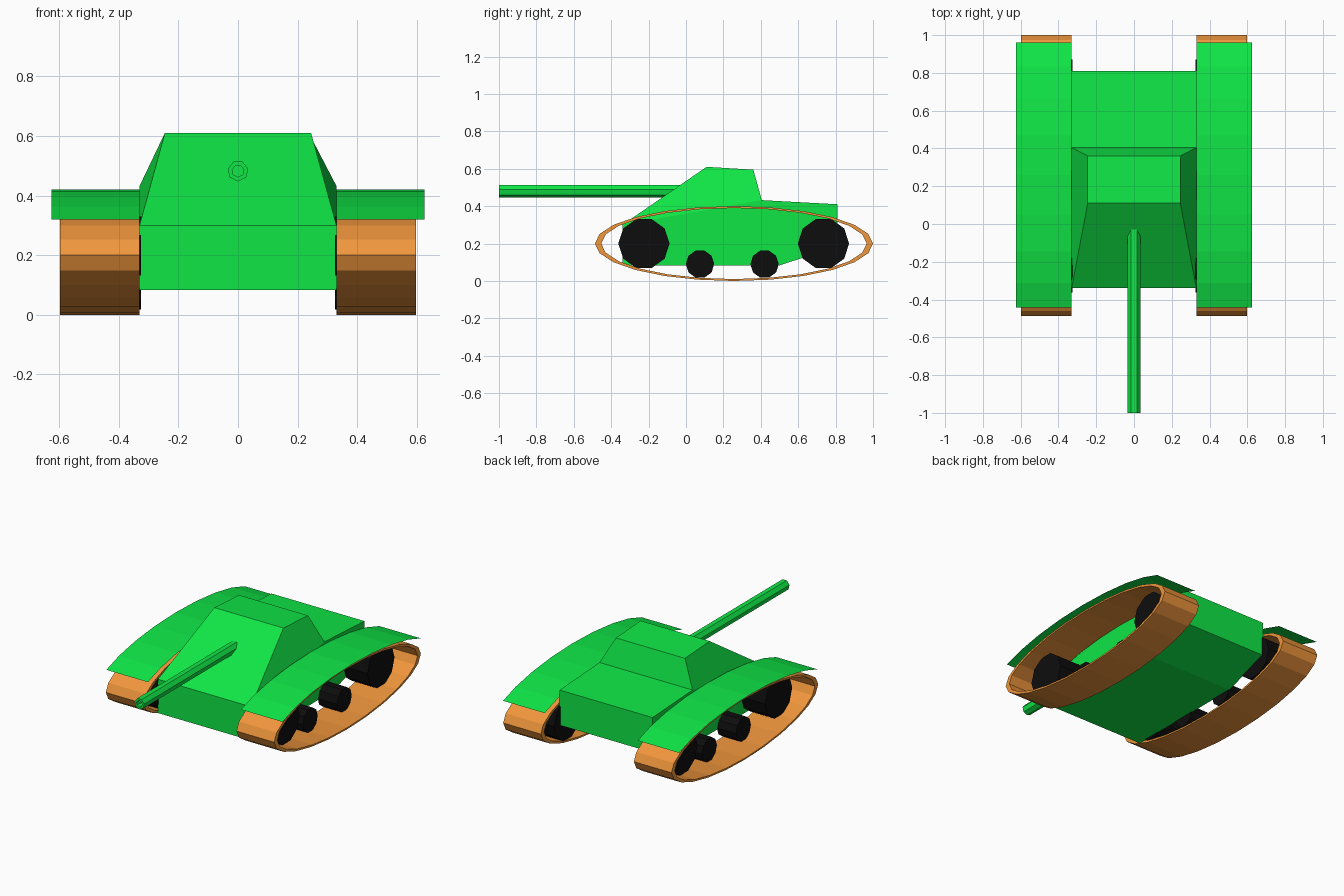
import bpy, bmesh
from math import sin, cos, pi, radians

if "Cube" in bpy.data.objects:
    bpy.data.objects.remove(bpy.data.objects["Cube"])


def material(name, color):
    m = bpy.data.materials.new(name)
    m.diffuse_color = color
    m.use_nodes = True
    m.node_tree.nodes["Principled BSDF"].inputs["Base Color"].default_value = m.diffuse_color
    return m


GREEN = material("green_paint", (0.005, 0.79, 0.061, 1))
ORANGE = material("rust_track", (0.87, 0.305, 0.045, 1))
BLACK = material("black_rubber", (0.004, 0.004, 0.004, 1))


def make(name, verts, faces, mat, recalc=True):
    me = bpy.data.meshes.new(name)
    me.from_pydata(verts, [], faces)
    if recalc:
        bm = bmesh.new()
        bm.from_mesh(me)
        bmesh.ops.recalc_face_normals(bm, faces=bm.faces)
        bm.to_mesh(me)
        bm.free()
    me.materials.append(mat)
    ob = bpy.data.objects.new(name, me)
    bpy.context.scene.collection.objects.link(ob)
    return ob


def ellipse(cy, cz, a, b, n, start=0.0):
    return [(cy + a * cos(start + 2 * pi * i / n), cz + b * sin(start + 2 * pi * i / n))
            for i in range(n)]


def prism(name, profile, x0, x1, mat):
    """Solid (y, z) profile extruded along x."""
    n = len(profile)
    verts = [(x, y, z) for x in (x0, x1) for y, z in profile]
    faces = [(i, (i + 1) % n, n + (i + 1) % n, n + i) for i in range(n)]
    faces += [tuple(range(n)), tuple(range(n, 2 * n))]
    return make(name, verts, faces, mat)


def ring_loft(name, rings, mat, closed=True):
    """Skin between rings of equal count; closed joins last ring to first."""
    n, m = len(rings[0]), len(rings)
    verts = [v for r in rings for v in r]
    faces = [(k * n + i, k * n + (i + 1) % n, (k + 1) % m * n + (i + 1) % n, (k + 1) % m * n + i)
             for k in range(m if closed else m - 1) for i in range(n)]
    return make(name, verts, faces, mat)


# Hull body
W = 0.33
hull = [(-0.34, 0.083), (0.5, 0.083), (0.81, 0.185), (0.81, 0.41), (0.405, 0.432), (-0.34, 0.30)]
prism("hull", hull, -W, W, GREEN)

# Sloped turret sitting on the hull
base = [(-W, -0.34, 0.30), (W, -0.34, 0.30), (W, 0.405, 0.432), (-W, 0.405, 0.432)]
roof = [(-0.245, 0.11, 0.61), (0.245, 0.11, 0.61), (0.245, 0.36, 0.595), (-0.245, 0.36, 0.595)]
make("turret", base + roof,
     [(4, 5, 6, 7)] + [(i, (i + 1) % 4, 4 + (i + 1) % 4, 4 + i) for i in range(4)], GREEN, False)


# Seven-sided hollow gun barrel
def barrel_ring(r, y):
    return [(x, y, z) for x, z in ellipse(0, 0.482, r, r, 7, -pi / 2)]


ring_loft("gun_barrel", [barrel_ring(0.035, -1.0), barrel_ring(0.035, 0.05),
                         barrel_ring(0.02, 0.05), barrel_ring(0.02, -1.0)], GREEN)

for side, s in (("right", 1), ("left", -1)):
    # Elliptical track belt
    outer = ellipse(0.2565, 0.2, 0.7435, 0.2, 24)
    inner = ellipse(0.2565, 0.2, 0.71, 0.19, 24)
    ring_loft("track_" + side,
              [[(s * x, y, z) for y, z in p]
               for p, x in ((outer, W), (outer, 0.597), (inner, 0.597), (inner, W))], ORANGE)

    # Curved sheet fender
    arc = [(0.26 + 0.81 * cos(radians(t)), 0.22 + 0.2 * sin(radians(t))) for t in range(30, 151, 15)]
    verts = [(s * x, y, z) for y, z in arc for x in (W, 0.625)]
    faces = [(2 * i, 2 * i + 1, 2 * i + 3, 2 * i + 2)[::s] for i in range(len(arc) - 1)]
    make("fender_" + side, verts, faces, GREEN, False)

    # Large end wheels and small road wheels
    for name, y, z, r, x in (("front_wheel", -0.225, 0.2, 0.137, 0.5),
                             ("rear_wheel", 0.735, 0.2, 0.137, 0.5),
                             ("front_road_wheel", 0.075, 0.09, 0.076, 0.46),
                             ("rear_road_wheel", 0.42, 0.09, 0.076, 0.46)):
        prism(name + "_" + side, ellipse(y, z, r, r, 10), s * 0.325, s * x, BLACK)
